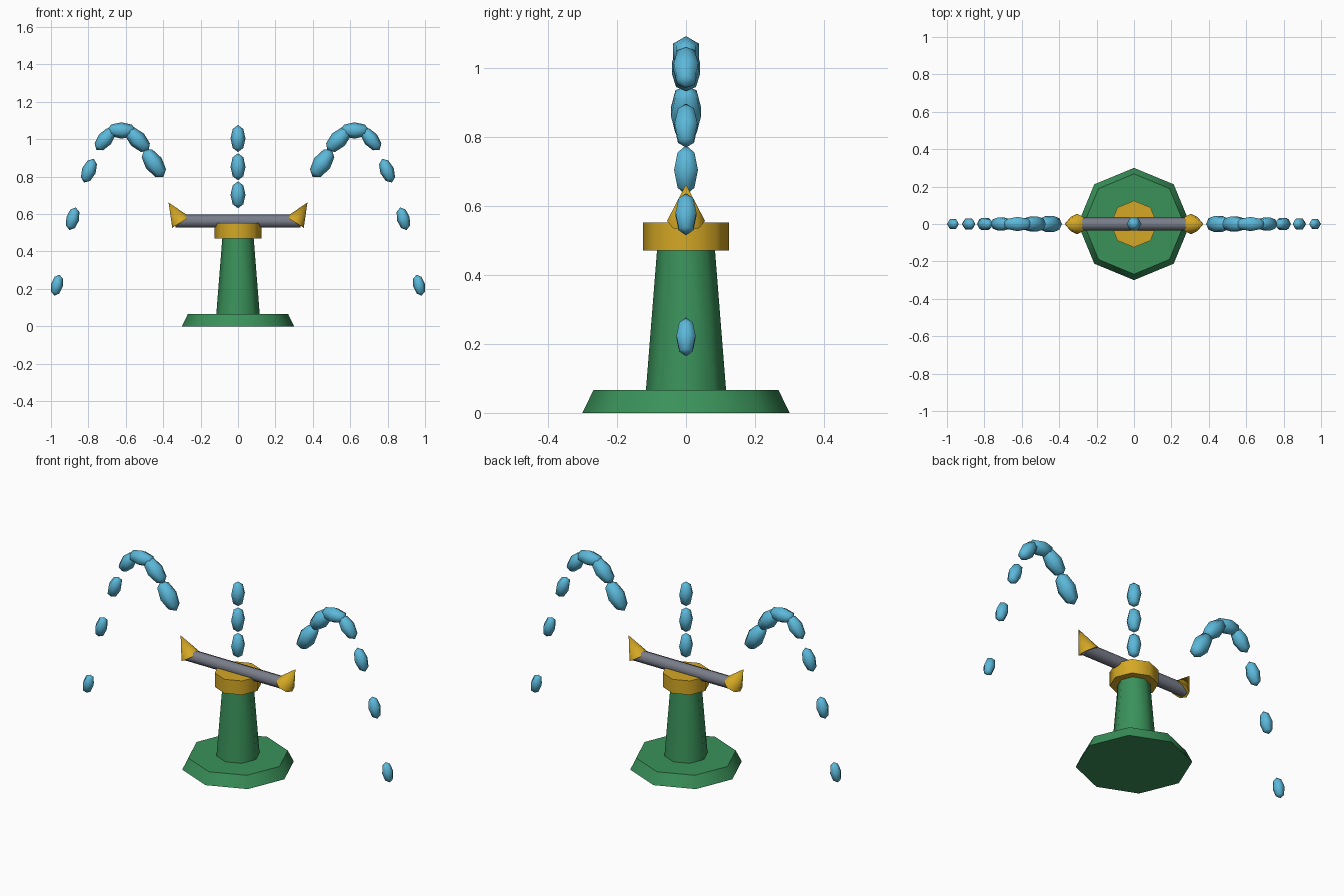
import bpy, math
from mathutils import Vector

if "Cube" in bpy.data.objects:
    bpy.data.objects.remove(bpy.data.objects["Cube"])


def material(name, rgb):
    m = bpy.data.materials.new(name)
    m.diffuse_color = (*rgb, 1)
    m.use_nodes = True
    m.node_tree.nodes["Principled BSDF"].inputs["Base Color"].default_value = m.diffuse_color
    return m


GREEN = material("green_paint", (0.042, 0.285, 0.102))
GOLD = material("brass", (0.66, 0.39, 0.018))
GRAY = material("steel", (0.19, 0.205, 0.25))
BLUE = material("water", (0.105, 0.48, 0.70))


def finish(name, mat, angle=50):
    ob = bpy.context.object
    ob.name = name
    ob.data.materials.append(mat)
    bpy.ops.object.shade_smooth_by_angle(angle=math.radians(angle))
    return ob


def cone(name, mat, r1, r2, depth, loc, rot=(0, 0, 0)):
    bpy.ops.mesh.primitive_cone_add(vertices=8, radius1=r1, radius2=r2, depth=depth,
                                    location=loc, rotation=rot)
    return finish(name, mat)


def frustum(name, mat, r1, r2, z0, z1):
    return cone(name, mat, r1, r2, z1 - z0, (0, 0, (z0 + z1) / 2))


def drop(name, loc, radius, tilt=0):
    # Stretched six-sided bead, leaning in the xz plane
    bpy.ops.mesh.primitive_uv_sphere_add(segments=6, ring_count=4, radius=1,
                                         location=loc, rotation=(0, tilt, 0))
    ob = bpy.context.object
    # keep two of the six corners in the xz plane
    if abs(max(v.co.x for v in ob.data.vertices) - 1) > 0.01:
        for v in ob.data.vertices:
            v.co.x, v.co.y = v.co.y, -v.co.x
    for v in ob.data.vertices:
        v.co.x *= radius
        v.co.y *= radius
        v.co.z *= radius * 1.8
    finish(name, BLUE, 65)


# Stand
frustum("base", GREEN, 0.30, 0.268, 0, 0.066)
frustum("column", GREEN, 0.116, 0.084, 0.066, 0.47)
frustum("collar", GOLD, 0.125, 0.125, 0.47, 0.552)

# Spray arm
cone("arm_pipe", GRAY, 0.035, 0.035, 0.67, (0, 0, 0.562), (0, math.pi / 2, 0))

# Nozzles and the two water arcs
arc = [(0.45, 0.872), (0.537, 0.998), (0.623, 1.047), (0.711, 1.0),
       (0.797, 0.832), (0.884, 0.575), (0.968, 0.22)]
for side, s in (("left", -1), ("right", 1)):
    tilt = math.radians(32)
    cone(f"nozzle_{side}", GOLD, 0.055, 0, 0.125,
         (s * (0.305 + 0.0625 * math.sin(tilt)), 0, 0.556 + 0.0625 * math.cos(tilt)),
         (0, s * tilt, 0))
    for i, (x, z) in enumerate(arc):
        a = Vector(arc[max(i - 1, 0)])
        b = Vector(arc[min(i + 1, len(arc) - 1)])
        d = b - a
        drop(f"arc_drop_{side}_{i + 1}", (s * x, 0, z), 0.05 - 0.003 * i,
             s * math.atan2(d.x, d.y))

# Central jet
for i, z in enumerate((0.703, 0.853, 1.004)):
    drop(f"jet_drop_{i + 1}", (0, 0, z), 0.04)
